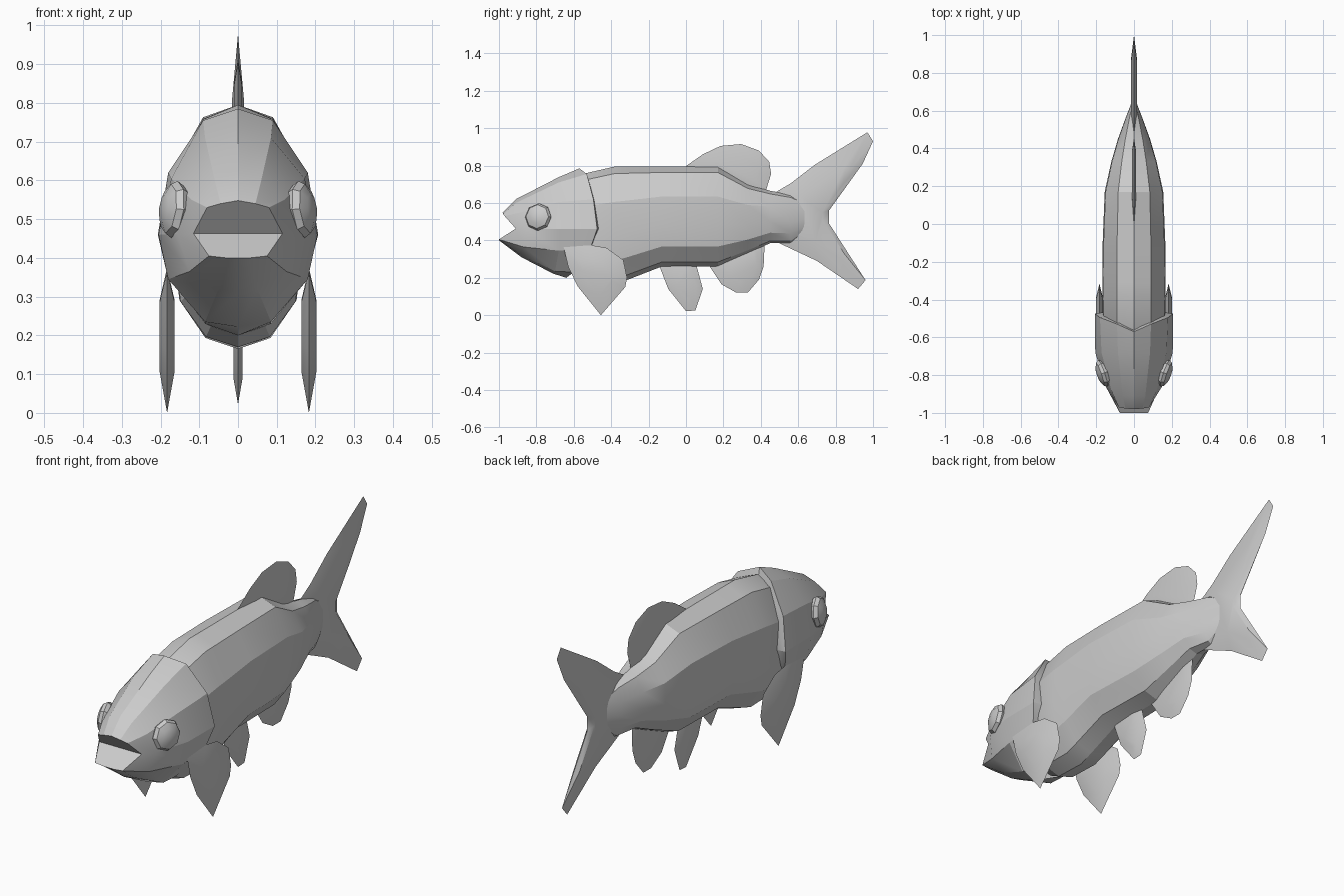
import bpy, bmesh
from mathutils import Vector, Matrix

if "Cube" in bpy.data.objects:
    bpy.data.objects.remove(bpy.data.objects["Cube"])


def finish(name, bm, angle=0.38):
    bmesh.ops.recalc_face_normals(bm, faces=bm.faces)
    me = bpy.data.meshes.new(name)
    bm.to_mesh(me)
    bm.free()
    ob = bpy.data.objects.new(name, me)
    bpy.context.collection.objects.link(ob)
    bpy.ops.object.select_all(action='DESELECT')
    ob.select_set(True)
    bpy.context.view_layer.objects.active = ob
    bpy.ops.object.shade_smooth_by_angle(angle=angle)
    return ob


def loft(name, halves, mouth=False):
    """Skin half cross-sections (top centre to bottom centre), mirrored in x."""
    bm = bmesh.new()
    rings = []
    for h in halves:
        full = list(h) + [(-x, y, z) for x, y, z in h[-2:0:-1]]
        rings.append([bm.verts.new(p) for p in full])
    n = len(rings[0])
    for a, b in zip(rings, rings[1:]):
        for i in range(n):
            j = (i + 1) % n
            bm.faces.new((a[i], a[j], b[j], b[i]))
    front = rings[0]
    if mouth:  # wedge-shaped open mouth: palate and floor
        bm.faces.new([front[i] for i in (3, 2, 1, 0, 11, 10, 9)])
        bm.faces.new([front[i] for i in (3, 4, 5, 6, 7, 8, 9)])
    else:
        bm.faces.new(front)
    bm.faces.new(rings[-1])
    return finish(name, bm)


def fin(name, outline, thick, centre, x=0.0, inset=0.5):
    """Lens-like fin: thin outline rim, thicker inset plateau on both sides."""
    bm = bmesh.new()
    c = Vector((x, *centre))
    rim = [bm.verts.new((x, y, z)) for y, z in outline]
    n = len(rim)
    for s in (-1, 1):
        ring = [bm.verts.new(c + (v.co - c) * inset + Vector((s * thick, 0, 0))) for v in rim]
        for i in range(n):
            j = (i + 1) % n
            bm.faces.new((rim[i], rim[j], ring[j], ring[i]))
        bm.faces.new(ring)
    return finish(name, bm, 0.5)


# Body: y, top, bottom, half width
profile = [(0, 1), (.54, .94), (.97, .70), (1, .42), (.9, .2), (.5, .045), (0, 0)]
stations = [(-.60, .735, .20, .14), (-.54, .758, .17, .165), (-.38, .795, .165, .168),
            (-.31, .795, .19, .168), (-.13, .795, .26, .167), (.17, .795, .26, .155),
            (.33, .70, .33, .12), (.45, .665, .385, .085), (.56, .645, .385, .045),
            (.645, .60, .45, .012)]
loft("body", [[(w * px, y, b + (t - b) * pz) for px, pz in profile]
              for y, t, b, w in stations])

# Head with open mouth and raised gill cover edge
gill = [(0, -.57, .785), (.09, -.53, .755), (.18, -.495, .62), (.207, -.475, .46),
        (.18, -.51, .36), (.085, -.60, .23), (0, -.64, .20)]
gill_in = [(x * .72, y + .01, .47 + (z - .47) * .85) for x, y, z in gill]
loft("head", [
    [(0, -.98, .548), (.045, -.977, .54), (.08, -.97, .53), (.115, -.91, .463),
     (.075, -1, .405), (.03, -1, .40), (0, -1, .40)],
    [(0, -.91, .62), (.06, -.91, .60), (.12, -.88, .55), (.155, -.85, .46),
     (.125, -.87, .365), (.05, -.88, .32), (0, -.88, .31)],
    [(0, -.68, .738), (.085, -.68, .71), (.172, -.68, .605), (.205, -.68, .46),
     (.18, -.68, .345), (.085, -.70, .235), (0, -.71, .222)],
    gill, gill_in], mouth=True)

# Eyes
for s, side in ((1, "right"), (-1, "left")):
    bm = bmesh.new()
    bmesh.ops.create_uvsphere(bm, u_segments=8, v_segments=6, radius=1)
    rot = Vector((s * .93, -.32, .12)).to_track_quat('Z', 'Y').to_matrix().to_4x4()
    bm.transform(Matrix.Translation((s * .164, -.79, .525)) @ rot
                 @ Matrix.Diagonal((.074, .074, .034, 1)))
    finish(side + "_eye", bm)

# Centre-line fins (y, z outlines)
fin("tail_fin", [(.45, .64), (.56, .705), (.69, .805), (.97, .978), (1, .93), (.945, .81),
                 (.765, .56), (.765, .49), (.96, .187), (.92, .14), (.70, .29), (.53, .37),
                 (.45, .41)], .016, (.68, .535), inset=.6)
fin("dorsal_fin", [(-.01, .79), (.09, .86), (.185, .905), (.295, .915), (.39, .88),
                   (.445, .82), (.455, .755), (.43, .675), (.42, .62), (.1, .74)],
    .01, (.3, .76), inset=.6)
fin("anal_fin", [(.12, .27), (.19, .165), (.27, .12), (.33, .12), (.39, .19), (.415, .26),
                 (.42, .37), (.38, .42), (.2, .33)], .011, (.32, .27), inset=.6)
fin("pelvic_fin", [(-.145, .27), (-.095, .14), (0, .022), (.05, .025), (.09, .14),
                   (.055, .27), (0, .31)], .011, (0, .18), inset=.6)

# Pectoral fins
pectoral = [(-.655, .365), (-.63, .26), (-.58, .155), (-.455, 0), (-.325, .15),
            (-.315, .20), (-.335, .295), (-.425, .36), (-.51, .375)]
for s, side in ((1, "right"), (-1, "left")):
    fin(side + "_pectoral_fin", pectoral, .019, (-.47, .21), x=s * .183, inset=.5)
